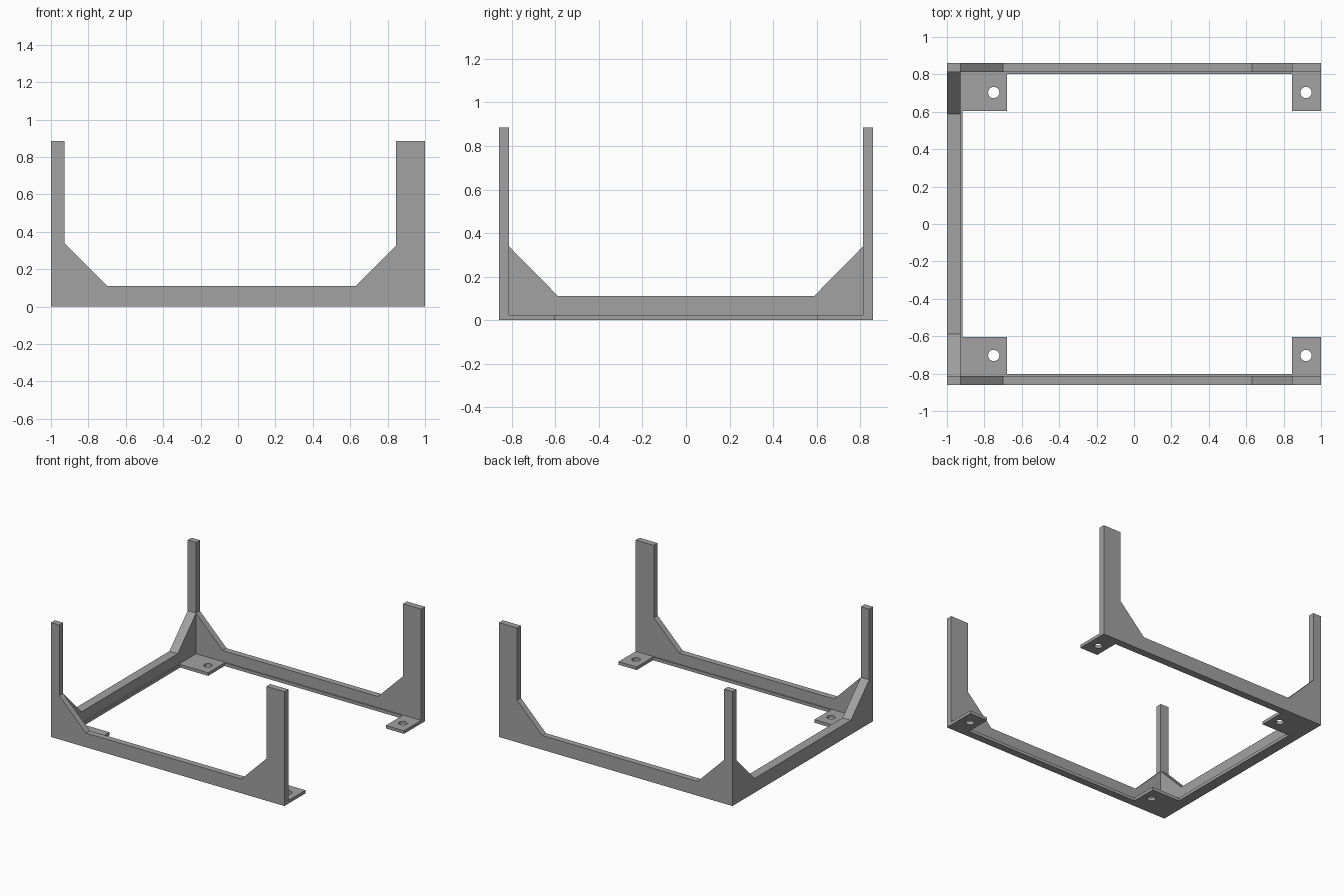
import bpy, bmesh, math
from mathutils import Matrix, Vector

if "Cube" in bpy.data.objects:
    bpy.data.objects.remove(bpy.data.objects["Cube"])

grey = bpy.data.materials.new("matte_grey")
grey.diffuse_color = (0.36, 0.36, 0.36, 1)
grey.use_nodes = True
grey.node_tree.nodes["Principled BSDF"].inputs["Base Color"].default_value = grey.diffuse_color

W, D, H = 1.0, 0.86, 0.885       # half width, half depth, post height
YI, XI = 0.813, -0.928           # inner faces of the side rails and left rail
RAIL, PLATE = 0.11, 0.024        # rail height, base plate thickness


def prism(name, profile, origin, depth):
    """Extrude a closed 3D outline along a depth vector."""
    bm = bmesh.new()
    face = bm.faces.new([bm.verts.new(Vector(p) + Vector(origin)) for p in profile])
    ext = bmesh.ops.extrude_face_region(bm, geom=[face])
    bmesh.ops.translate(bm, vec=depth, verts=[v for v in ext["geom"] if isinstance(v, bmesh.types.BMVert)])
    bmesh.ops.recalc_face_normals(bm, faces=bm.faces)
    me = bpy.data.meshes.new(name)
    bm.to_mesh(me)
    bm.free()
    me.materials.append(grey)
    ob = bpy.data.objects.new(name, me)
    bpy.context.collection.objects.link(ob)


# Front and back frames: rail, two uprights and their gussets in one profile
frame = [(-W, 0), (W, 0), (W, H), (0.845, H), (0.845, 0.325), (0.63, RAIL),
         (-0.7, RAIL), (XI, 0.338), (XI, H), (-W, H)]
for name, y in (("front_frame", -D), ("back_frame", YI)):
    prism(name, [(x, 0, z) for x, z in frame], (0, y, 0), (0, D - YI, 0))

# Left rail with a gusset rising to each corner post
rail = [(-YI, 0), (YI, 0), (YI, 0.338), (0.588, RAIL), (-0.588, RAIL), (-YI, 0.338)]
prism("left_rail", [(0, y, z) for y, z in rail], (-W, 0, 0), (XI + W, 0, 0))

# Base plate: narrow inner lip with four drilled mounting tabs
half = [(W, YI), (W, 0.603), (0.845, 0.603), (0.845, 0.803), (-0.678, 0.803),
        (-0.678, 0.603), (-0.918, 0.603)]
outline = half + [(x, -y) for x, y in reversed(half)]
outline += [(XI, -YI), (XI, YI)]
loops = [outline]
for cx in (-0.75, 0.92):
    for cy in (-0.703, 0.703):
        loops.append([(cx + 0.03 * math.cos(a * math.tau / 32),
                       cy + 0.03 * math.sin(a * math.tau / 32)) for a in range(32)])
curve = bpy.data.curves.new("base_outline", "CURVE")
curve.dimensions = "2D"
curve.fill_mode = "BOTH"
curve.extrude = PLATE / 2
for loop in loops:
    s = curve.splines.new("POLY")
    s.points.add(len(loop) - 1)
    for p, (x, y) in zip(s.points, loop):
        p.co = (x, y, 0, 1)
    s.use_cyclic_u = True
helper = bpy.data.objects.new("base_outline", curve)
bpy.context.collection.objects.link(helper)
bpy.context.view_layer.update()
deps = bpy.context.evaluated_depsgraph_get()
me = bpy.data.meshes.new_from_object(helper.evaluated_get(deps))
bpy.data.objects.remove(helper)
me.name = "base_plate"
me.transform(Matrix.Translation((0, 0, PLATE / 2)))
me.materials.clear()
me.materials.append(grey)
bm = bmesh.new()
bm.from_mesh(me)
bmesh.ops.remove_doubles(bm, verts=bm.verts, dist=1e-5)
bmesh.ops.recalc_face_normals(bm, faces=bm.faces)
for f in bm.faces:
    f.smooth = False
bm.to_mesh(me)
bm.free()
bpy.context.collection.objects.link(bpy.data.objects.new("base_plate", me))
